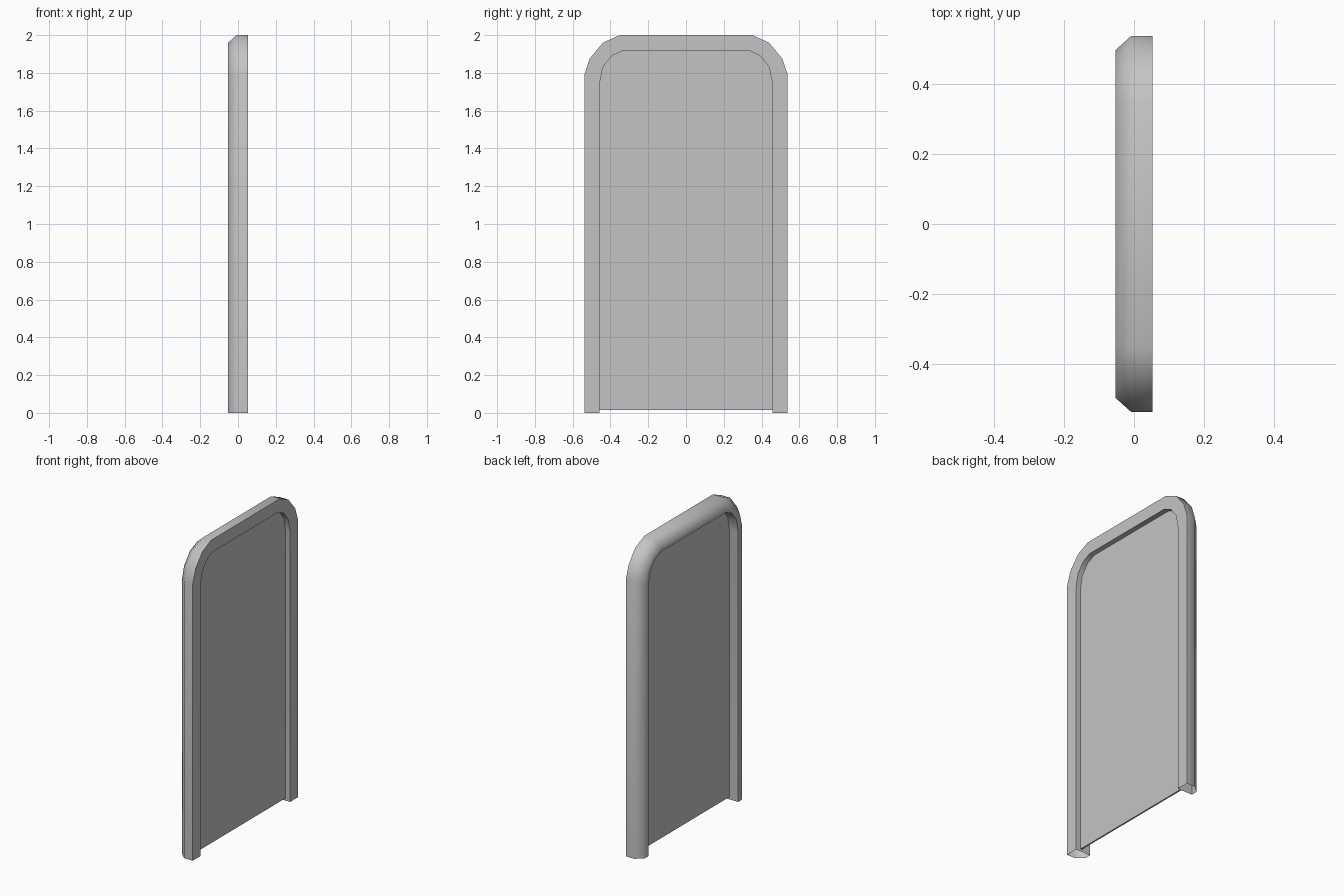
import bpy, bmesh, math

default = bpy.data.objects.get("Cube")
if default:
    bpy.data.objects.remove(default, do_unlink=True)

# Single plain grey material
grey = bpy.data.materials.new("plain grey")
grey.use_nodes = True
colour = (0.55, 0.55, 0.55, 1)
grey.diffuse_color = colour
grey.node_tree.nodes["Principled BSDF"].inputs["Base Color"].default_value = colour


def finish(name, bm):
    bmesh.ops.recalc_face_normals(bm, faces=bm.faces[:])
    mesh = bpy.data.meshes.new(name)
    bm.to_mesh(mesh)
    bm.free()
    mesh.materials.append(grey)
    obj = bpy.data.objects.new(name, mesh)
    bpy.context.collection.objects.link(obj)
    bpy.ops.object.select_all(action="DESELECT")
    obj.select_set(True)
    bpy.context.view_layer.objects.active = obj
    bpy.ops.object.shade_smooth_by_angle(angle=math.radians(55))
    return obj


def mirrored(half):
    """Complete an arch from its +y half, listed from foot to top."""
    return half + [(-y, z) for y, z in reversed(half)]


# Outer and inner arch outlines in (y, z)
outer = mirrored([(0.538, 0), (0.538, 1.79), (0.51, 1.875), (0.44, 1.96), (0.35, 2)])
inner = mirrored([(0.457, 0), (0.457, 1.745), (0.44, 1.83), (0.393, 1.89), (0.333, 1.918)])

# Frame section: x, and the fraction of the way from outer to inner outline
section = [(0.053, 0), (-0.008, 0), (-0.053, 0.5), (-0.053, 1), (0.053, 1)]

# Frame swept along the arch, with open feet
bm = bmesh.new()
rings = []
for (yo, zo), (yi, zi) in zip(outer, inner):
    rings.append([bm.verts.new((x, yo + (yi - yo) * t, zo + (zi - zo) * t))
                  for x, t in section])
n = len(section)
for a, b in zip(rings, rings[1:]):
    for i in range(n):
        j = (i + 1) % n
        bm.faces.new((a[i], a[j], b[j], b[i]))
finish("door_frame", bm)

# Thin panel filling the arch, just clear of the ground
bm = bmesh.new()
face = bm.faces.new([bm.verts.new((0.02, y, max(z, 0.015))) for y, z in inner])
moved = bmesh.ops.extrude_face_region(bm, geom=[face], use_keep_orig=True)
new_verts = [g for g in moved["geom"] if isinstance(g, bmesh.types.BMVert)]
bmesh.ops.translate(bm, verts=new_verts, vec=(-0.01, 0, 0))
finish("door_panel", bm)
